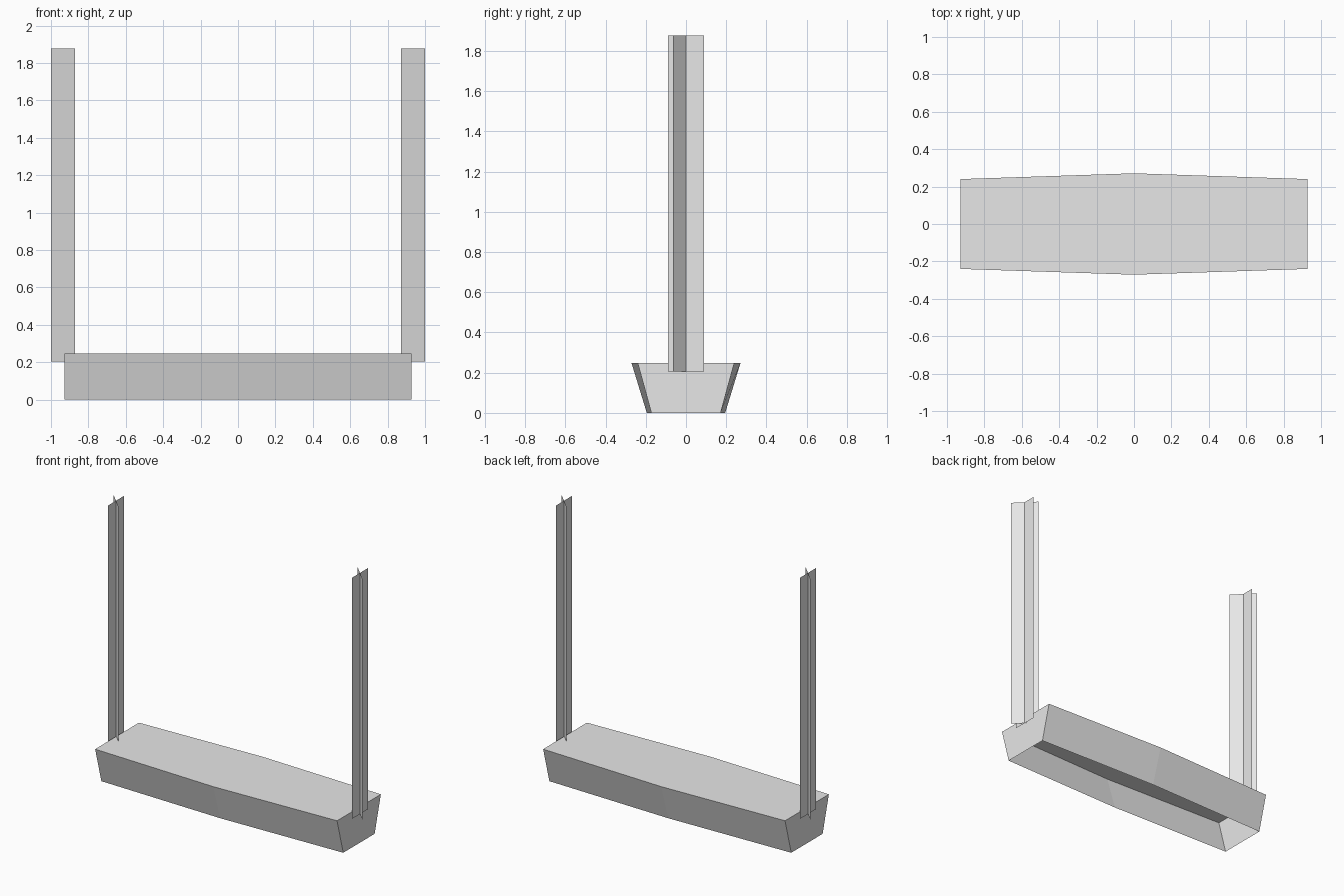
import bpy, bmesh, math

if "Cube" in bpy.data.objects:
    bpy.data.objects.remove(bpy.data.objects["Cube"])

grey = bpy.data.materials.new("light_grey")
grey.diffuse_color = (0.8, 0.8, 0.8, 1)
grey.use_nodes = True
grey.node_tree.nodes["Principled BSDF"].inputs["Base Color"].default_value = grey.diffuse_color


def make_object(name, bm):
    mesh = bpy.data.meshes.new(name)
    bm.to_mesh(mesh)
    bm.free()
    mesh.materials.append(grey)
    obj = bpy.data.objects.new(name, mesh)
    bpy.context.collection.objects.link(obj)
    return obj


# Trough base: tapered, slightly bowed sides, closed top, open underside
END_X, TOP_Z = 0.928, 0.248


def ring(bm, z, end_y, mid_y):
    pts = [(-END_X, -end_y), (0, -mid_y), (END_X, -end_y),
           (END_X, end_y), (0, mid_y), (-END_X, end_y)]
    return [bm.verts.new((x, y, z)) for x, y in pts]


bm = bmesh.new()
low = ring(bm, 0, 0.172, 0.195)
high = ring(bm, TOP_Z, 0.24, 0.271)
for i in range(6):
    j = (i + 1) % 6
    bm.faces.new((low[i], low[j], high[j], high[i]))
bm.faces.new(high)
make_object("trough_base", bm)

# Posts: two flat strips crossing at 45 degrees, same orientation at each end
HALF_WIDTH, POST_X, POST_LOW, POST_TOP = 0.09, 0.936, 0.205, 1.877
for side, sx in (("left", -1), ("right", 1)):
    bm = bmesh.new()
    for angle in (math.radians(90), math.radians(-45)):
        dx, dy = HALF_WIDTH * math.cos(angle), HALF_WIDTH * math.sin(angle)
        corners = [(-1, POST_LOW), (1, POST_LOW), (1, POST_TOP), (-1, POST_TOP)]
        bm.faces.new([bm.verts.new((sx * POST_X + s * dx, s * dy, z))
                      for s, z in corners])
    make_object(side + "_post", bm)
